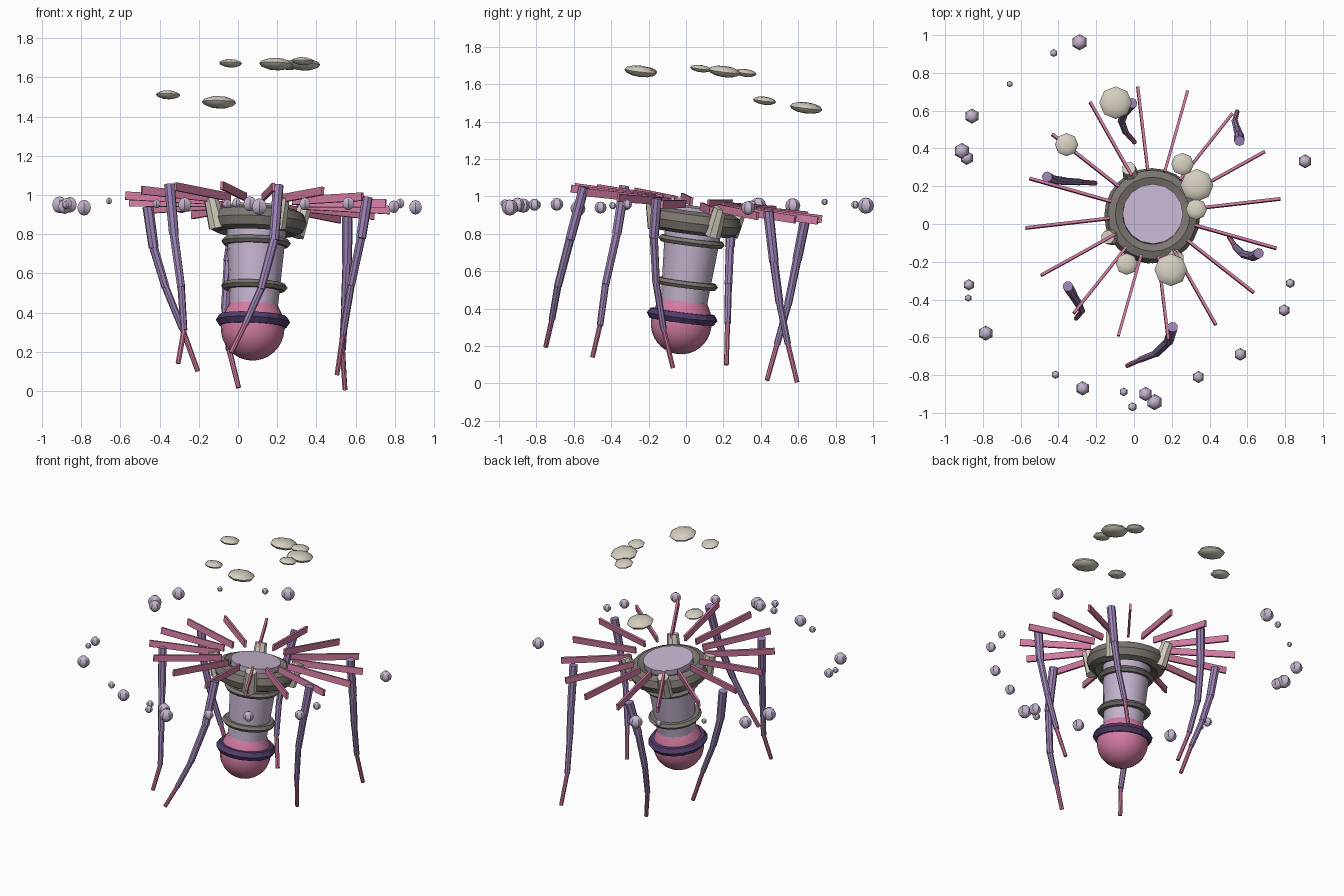
import bpy, bmesh, math
from mathutils import Vector, Matrix

if "Cube" in bpy.data.objects:
    bpy.data.objects.remove(bpy.data.objects["Cube"])


def material(name, rgb):
    m = bpy.data.materials.new(name)
    m.diffuse_color = (*rgb, 1)
    m.use_nodes = True
    m.node_tree.nodes["Principled BSDF"].inputs["Base Color"].default_value = m.diffuse_color
    return m


BONE = material("bone", (0.66, 0.62, 0.52))
STONE = material("stone_grey", (0.20, 0.18, 0.16))
LAVENDER = material("lavender", (0.56, 0.46, 0.62))
PURPLE = material("purple", (0.34, 0.23, 0.47))
DARK = material("dark_purple", (0.085, 0.047, 0.147))
PINK = material("pink", (0.65, 0.20, 0.36))

# Leaning frame shared by the bell, spokes and pegs
AXIS = Vector((0.04, 0.127, 1)).normalized()
TILT = Vector((0, 0, 1)).rotation_difference(AXIS).to_matrix().to_4x4()
LEAN = Matrix.Translation((0.062, -0.066, 0)) @ TILT


def finish(bm, name, mat, matrix=Matrix(), smooth=False):
    bmesh.ops.recalc_face_normals(bm, faces=bm.faces[:])
    bm.transform(matrix)
    me = bpy.data.meshes.new(name)
    bm.to_mesh(me)
    bm.free()
    me.materials.append(mat)
    ob = bpy.data.objects.new(name, me)
    bpy.context.collection.objects.link(ob)
    if smooth:
        bpy.ops.object.select_all(action='DESELECT')
        ob.select_set(True)
        bpy.context.view_layer.objects.active = ob
        bpy.ops.object.shade_smooth_by_angle(angle=math.radians(40))
    return ob


def lathe(name, profile, sides, mat, smooth=True, closed=False):
    """Spin (radius, height) points around the leaning axis."""
    bm = bmesh.new()
    rings = []
    for r, z in profile:
        if r < 1e-5:
            rings.append([bm.verts.new((0, 0, z))] * sides)
        else:
            rings.append([bm.verts.new((r * math.cos(math.tau * i / sides),
                                        r * math.sin(math.tau * i / sides), z))
                          for i in range(sides)])
    pairs = list(zip(rings, rings[1:]))
    if closed:
        pairs.append((rings[-1], rings[0]))
    for a, b in pairs:
        for i in range(sides):
            j = (i + 1) % sides
            bm.faces.new(list(dict.fromkeys((a[i], a[j], b[j], b[i]))))
    return finish(bm, name, mat, LEAN, smooth)


def ring(name, major, width, height, z, sides, minor, mat, smooth=False):
    pts = [(major + width * math.cos(math.tau * k / minor),
            z + height * math.sin(math.tau * k / minor)) for k in range(minor)]
    return lathe(name, pts, sides, mat, smooth, closed=True)


def add_rod(bm, a, b, r1, r2, sides):
    a, b = Vector(a), Vector(b)
    d = b - a
    rot = Vector((0, 0, 1)).rotation_difference(d).to_matrix().to_4x4()
    bmesh.ops.create_cone(bm, cap_ends=True, segments=sides, radius1=r1, radius2=r2,
                          depth=d.length, matrix=Matrix.Translation((a + b) / 2) @ rot)


# Bell body, pink bulb and rings
lathe("body", [(0, 0.43), (0.124, 0.43), (0.16, 0.95), (0, 0.95)], 16, LAVENDER)
bulb = [(0, 0.45), (0.124, 0.445), (0.148, 0.40), (0.162, 0.34)]
bulb += [(0.162 * math.cos(a), 0.32 - 0.162 * math.sin(a))
         for a in (math.pi / 2 * k / 8 for k in range(8))]
lathe("bulb", bulb + [(0, 0.158)], 20, PINK)
ring("collar", 0.198, 0.056, 0.062, 0.872, 24, 8, STONE, True)
ring("upper_band", 0.15, 0.028, 0.021, 0.765, 20, 6, STONE)
ring("lower_band", 0.142, 0.028, 0.021, 0.537, 20, 6, STONE)
ring("bulb_band", 0.155, 0.035, 0.032, 0.360, 16, 6, DARK)

# Flat spokes radiating above the collar
for i in range(16):
    bm = bmesh.new()
    bmesh.ops.create_cube(bm, size=1, matrix=Matrix.Diagonal((0.45, 0.015, 0.042, 1)))
    turn = Matrix.Rotation(math.radians(6.7 + 22.5 * i), 4, 'Z')
    finish(bm, f"spoke_{i + 1}", PINK, LEAN @ turn @ Matrix.Translation((0.455, 0, 0.968)))

# Four pegs leaning out of the collar
for i in range(4):
    bm = bmesh.new()
    add_rod(bm, (0.225, 0, 0.82), (0.272, 0, 0.972), 0.047, 0.037, 8)
    turn = Matrix.Rotation(math.radians(28 + 90 * i), 4, 'Z')
    finish(bm, f"peg_{i + 1}", BONE, LEAN @ turn, True)

# Jointed legs: thinning purple segments with a pink tip
LEGS = [
    [(-0.01, .64, .89), (-.05, .594, .66), (-.066, .545, .42), (-.045, .487, .21), (.003, .433, .017)],
    [(.558, .44, .92), (.556, .47, .65), (.546, .50, .43), (.533, .545, .21), (.546, .594, .006)],
    [(.66, -.155, .99), (.628, -.172, .78), (.577, -.16, .54), (.536, -.12, .29), (.505, -.07, .083)],
    [(.205, -.545, 1.05), (.184, -.62, .77), (.117, -.685, .52), (.036, -.717, .34), (-.036, -.75, .195)],
    [(-.35, -.33, 1.055), (-.327, -.37, .80), (-.29, -.43, .53), (-.276, -.46, .31), (-.306, -.50, .14)],
    [(-.46, .25, .94), (-.43, .235, .73), (-.37, .227, .53), (-.285, .222, .32), (-.205, .216, .10)],
]
RADII = (0.028, 0.023, 0.019, 0.014)
for n, pts in enumerate(LEGS):
    for s in range(4):
        bm = bmesh.new()
        add_rod(bm, pts[s], pts[s + 1], RADII[s], RADII[s] * 0.92, 8)
        tip = s == 3
        finish(bm, f"leg_{n + 1}_" + ("tip" if tip else f"segment_{s + 1}"),
               PINK if tip else PURPLE, smooth=True)

# Floating flattened stones: x, y, z, radius
DISCS = [(-.097, .642, 1.473, .087), (-.357, .42, 1.511, .062), (.257, .317, 1.66, .06),
         (.333, .205, 1.667, .087), (.33, .078, 1.683, .056), (-.038, -.212, 1.672, .058),
         (.195, -.243, 1.668, .087)]
for i, (x, y, z, r) in enumerate(DISCS):
    bm = bmesh.new()
    bmesh.ops.create_uvsphere(bm, u_segments=8, v_segments=6, radius=r)
    flat = Matrix.Diagonal((1, 1, 0.35, 1))
    finish(bm, f"floating_stone_{i + 1}", BONE,
           Matrix.Translation((x, y, z)) @ TILT @ flat, True)

# Loose circle of small orbs: x, y, z, radius
ORBS = [(-.288, .962, .95, .043), (-.425, .905, .955, .021), (-.658, .741, .97, .017),
        (-.858, .571, .95, .040), (-.911, .386, .95, .043), (-.885, .35, .94, .037),
        (-.874, -.322, .955, .030), (-.878, -.392, .95, .019), (-.785, -.578, .935, .040),
        (-.415, -.798, .955, .022), (-.272, -.87, .95, .038), (-.055, -.889, .955, .023),
        (.061, -.90, .955, .038), (.109, -.943, .94, .043), (-.008, -.968, .96, .024),
        (.341, -.81, .955, .032), (.563, -.69, .957, .034), (.795, -.457, .94, .032),
        (.827, -.314, .957, .025), (.906, .332, .937, .037)]
for i, (x, y, z, r) in enumerate(ORBS):
    bm = bmesh.new()
    bmesh.ops.create_uvsphere(bm, u_segments=6, v_segments=6, radius=r)
    finish(bm, f"orb_{i + 1}", LAVENDER, Matrix.Translation((x, y, z)), True)
